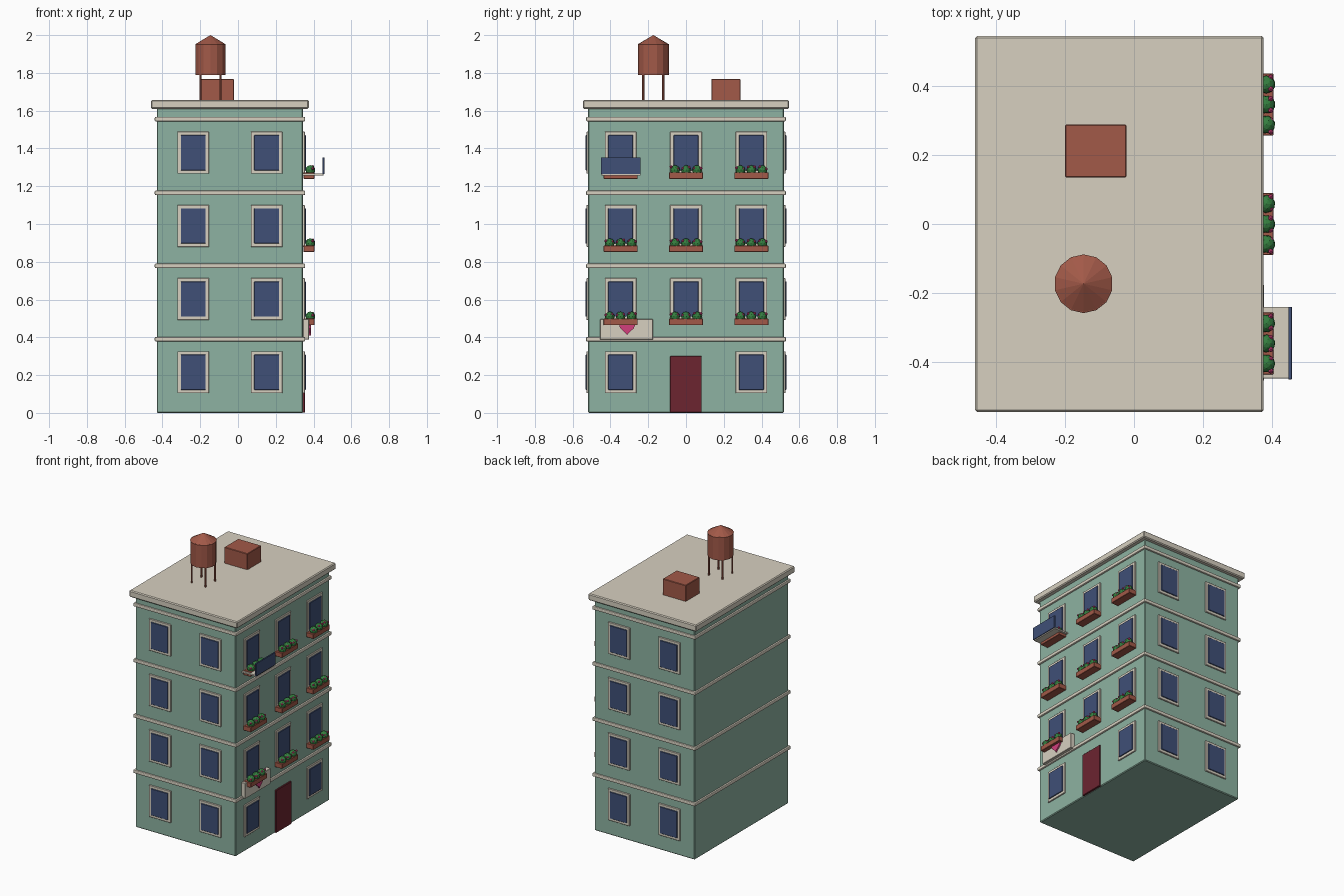
import bpy, bmesh, math, random
from mathutils import Matrix, Vector

if "Cube" in bpy.data.objects:
    bpy.data.objects.remove(bpy.data.objects["Cube"])

random.seed(4)


def mat(name, rgb):
    m = bpy.data.materials.new(name)
    m.diffuse_color = (*rgb, 1)
    m.use_nodes = True
    m.node_tree.nodes["Principled BSDF"].inputs["Base Color"].default_value = m.diffuse_color
    return m


TEAL = mat("sage green wall", (0.27, 0.45, 0.36))
CREAM = mat("cream trim", (0.68, 0.63, 0.53))
NAVY = mat("navy glass", (0.05, 0.08, 0.185))
CLAY = mat("terracotta", (0.36, 0.10, 0.065))
DOOR = mat("dark red door", (0.15, 0.018, 0.03))
LEAF = mat("leaf green", (0.035, 0.21, 0.05))
PINK = mat("pink flower", (0.65, 0.05, 0.2))


def finish(name, bm, material, bevel=0, segments=1):
    bmesh.ops.recalc_face_normals(bm, faces=bm.faces)
    me = bpy.data.meshes.new(name)
    bm.to_mesh(me)
    bm.free()
    me.materials.append(material)
    ob = bpy.data.objects.new(name, me)
    bpy.context.collection.objects.link(ob)
    if bevel:
        mod = ob.modifiers.new("bevel", 'BEVEL')
        mod.width, mod.segments = bevel, segments
    return ob


def add_box(bm, lo, hi):
    lo, hi = Vector(lo), Vector(hi)
    size = hi - lo
    m = Matrix.Translation((lo + hi) / 2) @ Matrix.Diagonal((*size, 1))
    return bmesh.ops.create_cube(bm, size=1, matrix=m)["verts"]


def box(name, lo, hi, material, bevel=0, segments=1):
    bm = bmesh.new()
    add_box(bm, lo, hi)
    return finish(name, bm, material, bevel, segments)


X0, X1, Y = -0.43, 0.345, 0.518      # wall planes
FLOORS = [0.215 + 0.3875 * i for i in range(4)]
COLS = (-0.346, 0.0, 0.346)

# Walls, string courses and roof slab
box("walls", (X0, -Y, 0), (X1, Y, 1.62), TEAL, 0.005)
for i, z in enumerate((0.39, 0.778, 1.165, 1.555)):
    box(f"string_course_{i}", (X0 - 0.011, -Y - 0.011, z - 0.012),
        (X1 + 0.011, Y + 0.011, z + 0.012), CREAM, 0.006, 2)
box("roof_slab", (-0.46, -0.545, 1.61), (0.375, 0.545, 1.656), CREAM, 0.006)

# Windows: (side, x or y centre, z centre)
windows = []
for z in FLOORS:
    for x in (-0.237, 0.152):
        windows += [("front", x, z), ("back", x, z)]
    for y in COLS:
        if not (y == 0 and z == FLOORS[0]):
            windows.append(("right", y, z))


def plates(name, half_w, half_h, d0, d1, material, bevel):
    bm = bmesh.new()
    for side, c, z in windows:
        a, b, lo, hi = c - half_w, c + half_w, z - half_h, z + half_h
        if side == "right":
            add_box(bm, (X1 + d0, a, lo), (X1 + d1, b, hi))
        elif side == "front":
            add_box(bm, (a, -Y - d1, lo), (b, -Y - d0, hi))
        else:
            add_box(bm, (a, Y + d0, lo), (b, Y + d1, hi))
    finish(name, bm, material, bevel)


plates("window_frames", 0.084, 0.111, -0.002, 0.0085, CREAM, 0.002)
plates("window_panes", 0.066, 0.093, 0.006, 0.014, NAVY, 0.002)

# Door
box("door", (X1 - 0.005, -0.085, 0.002), (X1 + 0.01, 0.083, 0.30), DOOR, 0.002)

# Flower boxes with three shrubs and blossoms each
boxes, shrubs, flowers = bmesh.new(), bmesh.new(), bmesh.new()
for z in FLOORS[1:]:
    for y in COLS:
        top = z - 0.104
        vs = add_box(boxes, (X1 + 0.002, y - 0.09, top - 0.034), (0.404, y + 0.09, top))
        for k in (-1, 0, 1):
            c = Vector((0.383, y + 0.058 * k, top + 0.012))
            spin = Matrix.Rotation(random.random() * 6, 4, 'Z')
            bmesh.ops.create_icosphere(shrubs, subdivisions=2, radius=0.026,
                                       matrix=Matrix.Translation(c) @ spin)
            for s in (-1, 1):
                off = Vector((0.013, 0.017 * s + 0.004 * k, random.uniform(0.006, 0.018)))
                bmesh.ops.create_icosphere(flowers, subdivisions=1, radius=0.0085,
                                           matrix=Matrix.Translation(c + off))
finish("flower_boxes", boxes, CLAY, 0.002)
finish("shrubs", shrubs, LEAF)
finish("blossoms", flowers, PINK)

# Balcony
box("balcony_floor", (X1 - 0.005, -0.447, 1.257), (0.452, -0.24, 1.268), CREAM, 0.001)
box("balcony_panel", (0.447, -0.45, 1.264), (0.457, -0.24, 1.352), NAVY, 0.001)

# Banner with a heart
box("banner", (X1, -0.455, 0.388), (0.376, -0.175, 0.496), CREAM, 0.002)
bm = bmesh.new()
pts = []
for i in range(20):
    t = 2 * math.pi * i / 20
    u = 16 * math.sin(t) ** 3
    v = 13 * math.cos(t) - 5 * math.cos(2 * t) - 2 * math.cos(3 * t) - math.cos(4 * t)
    pts.append(bm.verts.new((0.374, -0.312 + u * 0.0026, 0.453 + v * 0.0025)))
f = bm.faces.new(pts)
ext = bmesh.ops.extrude_face_region(bm, geom=[f])["geom"]
bmesh.ops.translate(bm, vec=(0.012, 0, 0),
                    verts=[g for g in ext if isinstance(g, bmesh.types.BMVert)])
finish("heart", bm, PINK)

# Roof hut
box("roof_hut", (-0.2, 0.135, 1.65), (-0.022, 0.288, 1.768), CLAY, 0.003)

# Water tank: drum, conical lid and four legs
TX, TY = -0.146, -0.173


def cone(name, r1, r2, z0, z1, sides, material, spots=((0, 0),)):
    bm = bmesh.new()
    for dx, dy in spots:
        bmesh.ops.create_cone(bm, cap_ends=True, segments=sides, radius1=r1, radius2=r2,
                              depth=z1 - z0, matrix=Matrix.Translation(
                                  (TX + dx, TY + dy, (z0 + z1) / 2)))
    return finish(name, bm, material)


cone("tank_drum", 0.082, 0.082, 1.79, 1.952, 14, CLAY)
cone("tank_lid", 0.085, 0.0, 1.95, 2.0, 14, CLAY)
cone("tank_legs", 0.006, 0.006, 1.65, 1.795, 8, CLAY,
     [(sx * 0.053, sy * 0.053) for sx in (-1, 1) for sy in (-1, 1)])
